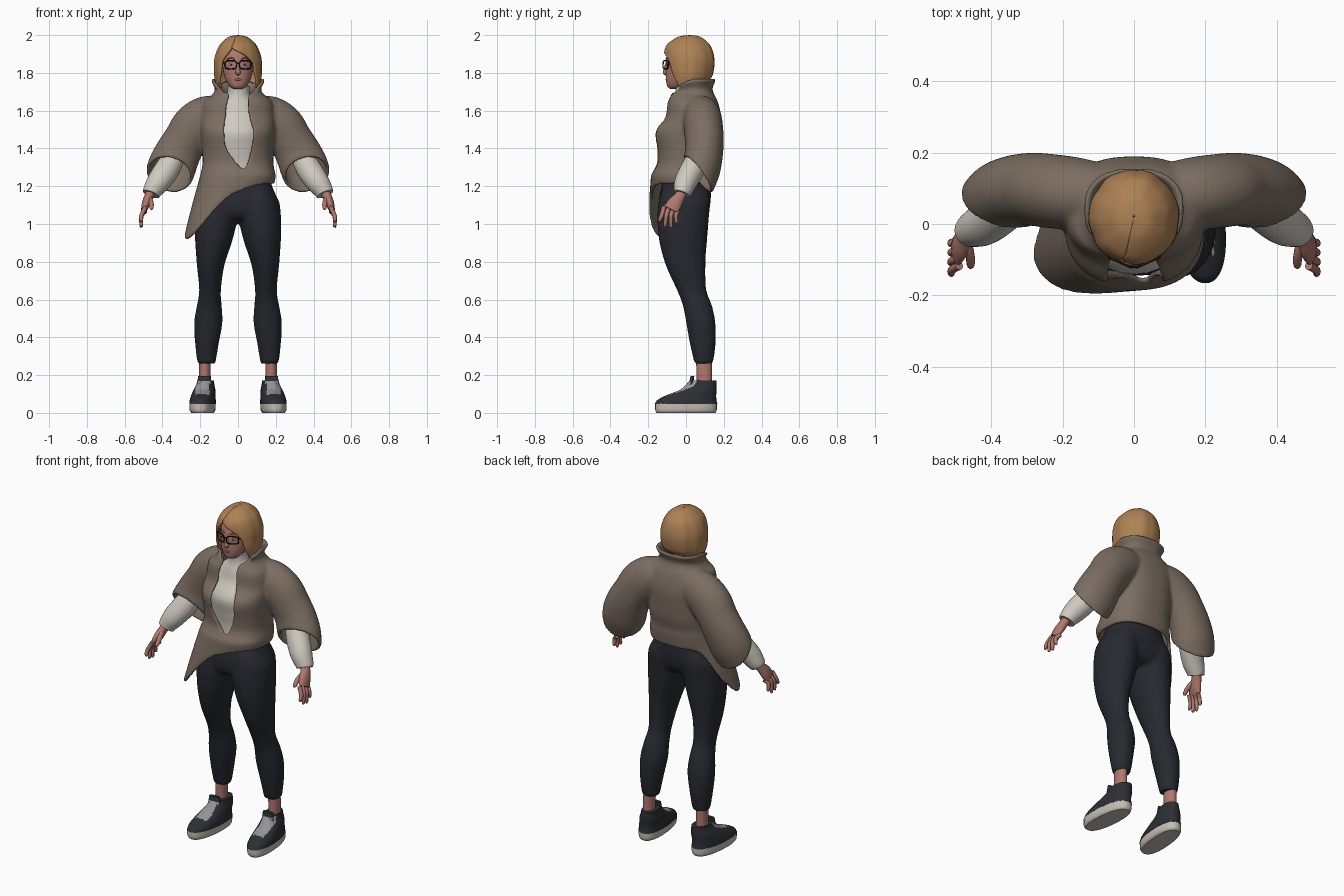
import bpy, bmesh, math
from mathutils import Vector

cube = bpy.data.objects.get("Cube")
if cube:
    bpy.data.objects.remove(cube, do_unlink=True)

COLOURS = {
    "taupe_jacket": (0.2, 0.155, 0.122), "cream_shirt": (0.62, 0.59, 0.53),
    "navy_trousers": (0.021, 0.022, 0.03), "skin": (0.43, 0.19, 0.155),
    "blond_hair": (0.42, 0.22, 0.09), "dark_shoe": (0.026, 0.028, 0.035),
    "pale_sole": (0.55, 0.51, 0.45), "grey_tongue": (0.3, 0.3, 0.31),
    "black": (0.008, 0.008, 0.01), "lip": (0.36, 0.14, 0.125),
}
MATS = {}
for label, rgb in COLOURS.items():
    m = bpy.data.materials.new(label)
    m.use_nodes = True
    m.diffuse_color = (*rgb, 1)
    m.node_tree.nodes["Principled BSDF"].inputs["Base Color"].default_value = (*rgb, 1)
    MATS[label] = m


def power(v, p):
    return math.copysign(abs(v) ** p, v)


def catmull(rows, k):
    """Smoothly interpolate a list of equal-length tuples."""
    out, last = [], len(rows) - 1
    for i in range(last):
        quad = list(zip(rows[max(i - 1, 0)], rows[i], rows[i + 1], rows[min(i + 2, last)]))
        for j in range(k):
            t = j / k
            out.append(tuple(0.5 * (2 * b + (c - a) * t + (2 * a - 5 * b + 4 * c - d) * t * t
                                    + (3 * b - a - 3 * c + d) * t ** 3) for a, b, c, d in quad))
    return out + [rows[-1]]


def select(objs):
    bpy.ops.object.select_all(action="DESELECT")
    for obj in objs:
        obj.select_set(True)
    bpy.context.view_layer.objects.active = objs[0]


def finish(obj, mats, thick=0):
    for label in mats:
        obj.data.materials.append(MATS[label])
    select([obj])
    bpy.ops.object.shade_smooth_by_angle(angle=math.radians(50))
    if thick:
        mod = obj.modifiers.new("thickness", "SOLIDIFY")
        mod.thickness, mod.offset = thick, 0
    return obj


def skin(name, rings, mats, closed=True, caps=True, rule=None, thick=0):
    """Bridge rings of points into one surface."""
    bm = bmesh.new()
    vs = [[bm.verts.new(p) for p in ring] for ring in rings]
    n = len(vs[0])
    for a, b in zip(vs, vs[1:]):
        for j in range(n if closed else n - 1):
            k = (j + 1) % n
            bm.faces.new((a[j], a[k], b[k], b[j]))
    if caps:
        bm.faces.new(vs[0])
        bm.faces.new(vs[-1])
    bmesh.ops.recalc_face_normals(bm, faces=bm.faces)
    if rule:
        for f in bm.faces:
            f.material_index = int(rule(f.calc_center_median(), f.normal))
    mesh = bpy.data.meshes.new(name)
    bm.to_mesh(mesh)
    bm.free()
    obj = bpy.data.objects.new(name, mesh)
    bpy.context.collection.objects.link(obj)
    return finish(obj, mats, thick)


def tube(name, rows, mats, s=1, flat=True, p=1, n=28, k=5, warp=0, **opts):
    """Loft ellipses (x, y, z, radius, radius, forward lean), level or square to the path."""
    rows = catmull(rows, k)
    centres = [Vector(r[:3]) for r in rows]
    rings = []
    for i, (c, r) in enumerate(zip(centres, rows)):
        u, v = Vector((1, 0, 0)), Vector((0, 1, 0))
        if not flat:
            t = (centres[min(i + 1, len(rows) - 1)] - centres[max(i - 1, 0)]).normalized()
            t = (t - v * sum(r[5:])).normalized()
            v = (v - t * t.y).normalized()
            u = v.cross(t)
        ring = []
        for j in range(n):
            a = math.tau * j / n
            q = c + u * r[3] * power(math.cos(a), p) + v * r[4] * power(math.sin(a), p)
            ring.append(((q.x + warp * q.y) * s, q.y, q.z))
        rings.append(ring)
    return skin(name, rings, mats, **opts)


def open_shell(name, rows, mat, p, shape, thick, n=72):
    """Loft (z, y, rx, ry, right edge x, left edge x, weight) with a front opening."""
    rings = []
    for z, cy, rx, ry, xr, xl, w in catmull(rows, 5):
        lo, hi = (math.asin(max(-1, min(1, power(x / rx, 1 / p)))) for x in (xl, xr))
        ring = []
        for j in range(n + 1):
            a = lo + (hi + math.tau - lo) * j / n
            a = (a + math.pi) % math.tau - math.pi
            f, dz = shape(a, w)
            ring.append((rx * f * power(math.sin(a), p), cy - ry * f * power(math.cos(a), p), z + dz))
        rings.append(ring)
    return skin(name, rings, [mat], closed=False, caps=False, thick=thick)


def merge(name, objs, voxel, rounds):
    """Fuse overlapping parts into one soft garment."""
    select(objs)
    bpy.ops.object.convert(target="MESH")
    bpy.ops.object.join()
    obj = bpy.context.object
    obj.name = name
    mod = obj.modifiers.new("fuse", "REMESH")
    mod.mode, mod.voxel_size, mod.use_smooth_shade = "VOXEL", voxel, True
    mod = obj.modifiers.new("soften", "SMOOTH")
    mod.factor, mod.iterations = 0.5, rounds


def blob(name, loc, size, mat):
    bpy.ops.mesh.primitive_uv_sphere_add(segments=20, ring_count=12, radius=1, location=loc)
    obj = bpy.context.object
    obj.name, obj.scale = name, size
    finish(obj, [mat])


def wire(name, pts, r, mat, cyclic=False):
    data = bpy.data.curves.new(name, "CURVE")
    data.dimensions, data.bevel_depth, data.bevel_resolution = "3D", r, 2
    data.use_fill_caps = True
    spline = data.splines.new("POLY")
    spline.points.add(len(pts) - 1)
    for point, co in zip(spline.points, pts):
        point.co = (*co, 1)
    spline.use_cyclic_u = cyclic
    data.materials.append(MATS[mat])
    bpy.context.collection.objects.link(bpy.data.objects.new(name, data))


# Jacket with low collar front and one long hanging front corner
def hem(a, w):
    if w < 0:
        return 1, 0.05 * w * max(0, math.cos(a))
    d = math.exp(-((a + 1.25) / (0.9 if a > -1.25 else 0.6)) ** 2) * w
    return 1 + 0.55 * d, -0.295 * d


jacket = [open_shell("jacket_body", [
    (1.768, .04, .137, .112, -.115, .115, -1), (1.72, .033, .113, .098, -.075, .08, -.5),
    (1.685, .032, .125, .108, -.045, .055, 0), (1.64, .034, .175, .127, -.055, .05, 0),
    (1.56, .036, .188, .143, -.065, .06, 0), (1.49, .009, .186, .17, -.072, .078, 0),
    (1.4, .012, .181, .162, -.06, .07, 0), (1.33, .008, .178, .152, -.012, .05, 0),
    (1.29, .001, .183, .158, .024, .034, 0), (1.26, -.01, .19, .165, .028, .03, 0),
    (1.235, -.01, .188, .162, .028, .03, .5), (1.212, -.01, .184, .156, .028, .03, 1),
], "taupe_jacket", 0.8, hem, 0.018)]

# Shirt and high neck
tube("shirt_body", [
    (0, 0, 1.24, .15, .12), (0, .01, 1.33, .155, .13), (0, .01, 1.4, .16, .14),
    (0, .013, 1.49, .16, .153), (0, .027, 1.57, .15, .115), (0, .025, 1.63, .11, .095),
    (.003, .012, 1.68, .064, .068), (.003, .005, 1.73, .058, .062)], ["cream_shirt"])

# Trousers seat
trousers = [tube("trousers_seat", [
    (0, 0, 1.26, .165, .12), (0, 0, 1.2, .182, .13), (0, -.007, 1.12, .212, .138),
    (0, -.013, 1.06, .2, .128), (0, -.015, 1.025, .13, .1)], ["navy_trousers"], p=0.9)]

for s, side in ((1, "left"), (-1, "right")):
    # Legs and ankles
    trousers.append(tube(side + "_trouser_leg", [
        (.105, -.006, 1.18, .075, .122), (.112, -.008, 1.12, .106, .138),
        (.114, -.015, 1.04, .114, .137), (.121, -.016, .98, .109, .134),
        (.13, -.015, .9, .097, .126), (.145, -.002, .78, .073, .106), (.148, .03, .65, .058, .079),
        (.152, .06, .57, .066, .078), (.157, .078, .48, .076, .078),
        (.164, .088, .38, .065, .071), (.167, .093, .28, .052, .054),
        (.167, .093, .26, .05, .052)], ["navy_trousers"], s))
    tube(side + "_ankle", [(.175, .095, .29, .03, .042), (.177, .098, .13, .031, .04)], ["skin"], s)

    # Trainers with a raised tongue
    tube(side + "_sole", [(.188, 0, 0, .057, .155), (.188, 0, .015, .066, .163),
                          (.188, 0, .05, .067, .164)], ["pale_sole"], s, p=0.85, warp=-0.08)
    tube(side + "_shoe", [
        (.187, 0, .047, .069, .166), (.187, .006, .07, .067, .155),
        (.186, .03, .095, .062, .13), (.183, .065, .122, .057, .097),
        (.18, .08, .148, .048, .082), (.178, .09, .172, .043, .07)],
        ["dark_shoe", "grey_tongue"], s, p=0.88, n=48, warp=-0.08,
        rule=lambda c, nrm: nrm.y < -0.1 and c.z > .08 and c.y > -.085
        and abs(abs(c.x) - .188) < .037)
    tube(side + "_shoe_tongue", [
        (.18, .018, .11, .036, .016), (.179, .026, .15, .036, .012), (.178, .034, .194, .034, .01)],
        ["dark_shoe", "grey_tongue"], s, p=0.7, rule=lambda c, nrm: c.z < .172 and nrm.y < -.3)

    # Sleeves, loose at the elbow and open towards the front, with the shirt cuff coming out
    jacket.append(tube(side + "_jacket_sleeve", [
        (.09, .075, 1.58, .09, .085, 0), (.165, .085, 1.56, .11, .093, 0),
        (.23, .092, 1.513, .114, .095, 0), (.278, .097, 1.445, .107, .094, 0),
        (.318, .095, 1.375, .113, .093, .15), (.347, .083, 1.31, .119, .1, .35),
        (.364, .064, 1.262, .118, .115, .8)], ["taupe_jacket"], s, flat=False, caps=False, thick=0.018))
    tube(side + "_shirt_sleeve", [
        (.33, .075, 1.37, .056, .06), (.375, .035, 1.29, .066, .064), (.42, .0, 1.225, .062, .06),
        (.45, -.015, 1.18, .052, .051), (.46, -.023, 1.158, .046, .044)],
        ["cream_shirt"], s, flat=False)

    # Hand with fanned fingers
    tube(side + "_palm", [
        (.456, -.015, 1.18, .026, .028), (.472, -.034, 1.145, .024, .03),
        (.486, -.06, 1.108, .023, .04), (.498, -.08, 1.075, .015, .04)],
        ["skin"], s, flat=False, n=16)
    for i in range(4):
        y = -.117 + .025 * i
        tip = (.512, y - .023 + .005 * i, (1.02, .995, .99, 1.01)[i])
        tube(f"{side}_finger_{i + 1}", [
            (.49, y, 1.09 - .007 * i, .012, .012), (.511, y - .012, 1.045, .0115, .0115),
            (*tip, .009, .009), (tip[0] - .001, tip[1], tip[2] - .008, .003, .003)],
            ["skin"], s, flat=False, n=10)
    tube(side + "_thumb", [
        (.472, -.05, 1.14, .015, .015), (.46, -.085, 1.115, .013, .014),
        (.458, -.115, 1.085, .011, .011), (.458, -.122, 1.076, .003, .003)],
        ["skin"], s, flat=False, n=10)

    # Eyes, brows and spectacle frames
    blob(side + "_eye", (s * .036, -.095, 1.843), (.012, .005, .005), "cream_shirt")
    blob(side + "_iris", (s * .036, -.0985, 1.843), (.005, .003, .005), "black")
    wire(side + "_brow", [(s * .016, -.106, 1.874), (s * .036, -.102, 1.88),
                          (s * .056, -.086, 1.874)], .003, "blond_hair")
    loop = [(s * (.039 + .031 * power(math.cos(a), .6)), -.108 + .014 * power(math.cos(a), .6),
             1.843 + .022 * power(math.sin(a), .6)) for a in (math.tau * i / 28 for i in range(28))]
    wire(side + "_spectacle_rim", loop, .0033, "black", True)
    wire(side + "_spectacle_arm", [(s * .07, -.094, 1.852), (s * .087, -.065, 1.852),
                                   (s * .088, .01, 1.85)], .0035, "black")

wire("spectacle_bridge", [(-.009, -.119, 1.85), (0, -.121, 1.853), (.009, -.119, 1.85)], .0033, "black")
merge("jacket", jacket, 0.008, 10)
merge("trousers", trousers, 0.01, 16)

# Head, nose and mouth
tube("head", [
    (0, -.062, 1.715, .022, .022), (0, -.054, 1.728, .043, .045), (0, -.038, 1.765, .066, .068),
    (0, -.022, 1.81, .079, .085), (0, -.01, 1.86, .084, .097), (0, .005, 1.91, .083, .098),
    (0, .015, 1.95, .06, .075)], ["skin"])
tube("neck", [(0, .015, 1.68, .05, .052), (0, .01, 1.79, .05, .054)], ["skin"])
tube("nose", [(0, -.102, 1.85, .007, .008), (0, -.109, 1.82, .01, .01),
              (0, -.112, 1.802, .014, .011), (0, -.104, 1.79, .009, .006)],
     ["skin"], flat=False, n=14)
blob("lips", (0, -.099, 1.765), (.021, .01, .007), "lip")


# Bobbed hair in soft locks, parted off centre, shorter at the nape
def locks(a, w):
    wave = math.sin(7 * a + 1) + 0.6 * math.sin(12 * a)
    return 1 + 0.012 * wave, 0.04 * w * max(0, -math.cos(a))


open_shell("bobbed_hair", [
    (1.994, .02, .002, .002, -.001, -.001, 0), (1.986, .018, .045, .055, -.012, -.012, 0),
    (1.955, .014, .083, .1, -.022, -.022, 0), (1.93, .014, .1, .117, -.032, -.03, 0),
    (1.9, .016, .112, .125, -.055, .025, 0), (1.87, .018, .119, .128, -.076, .064, 0),
    (1.84, .018, .121, .128, -.084, .08, 0), (1.8, .017, .121, .124, -.088, .088, .2),
    (1.76, .017, .115, .117, -.094, .094, .6), (1.722, .017, .102, .102, -.092, .092, 1),
], "blond_hair", 1, locks, 0.012)
